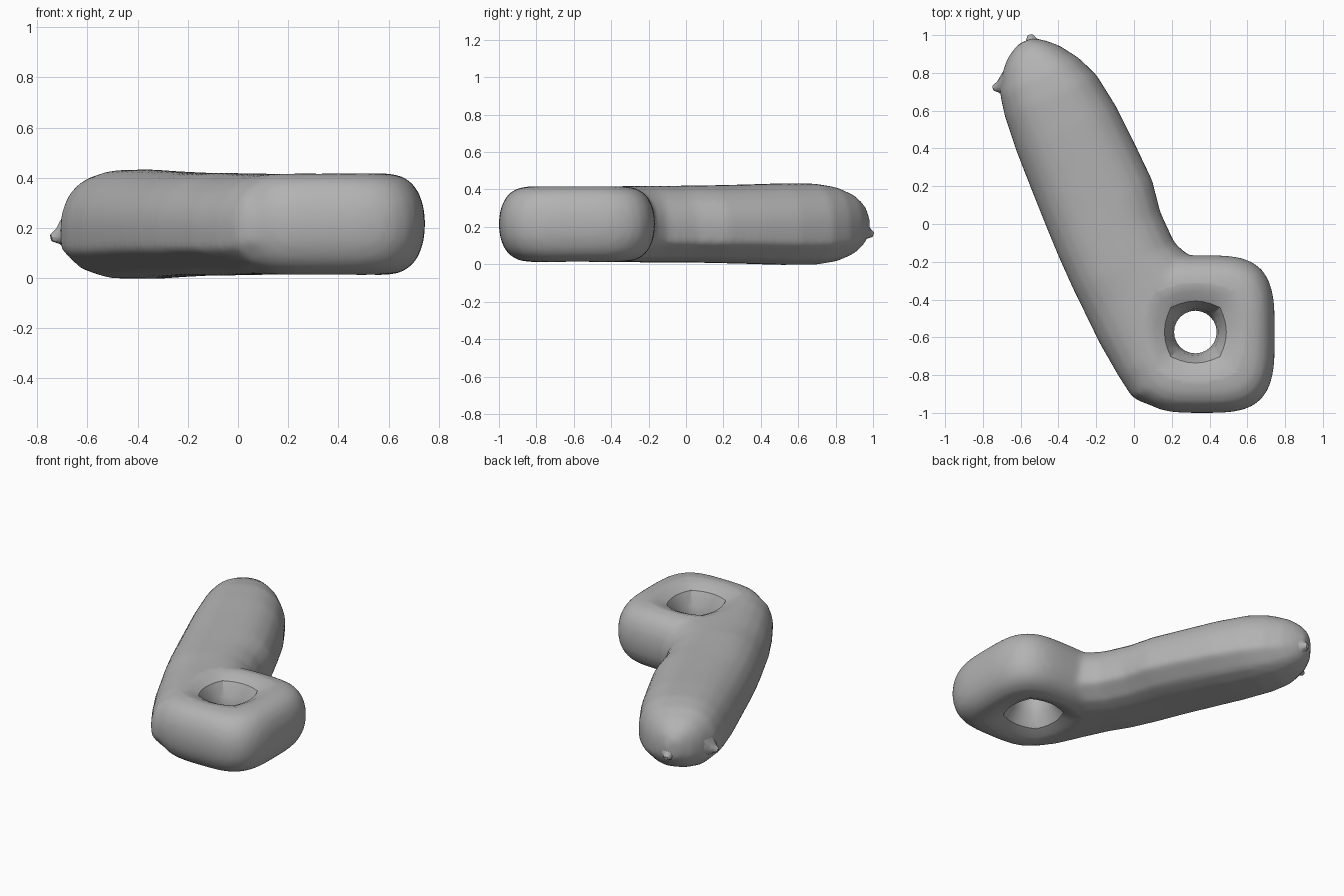
import bpy, bmesh, math
from mathutils import Vector

cube = bpy.data.objects.get("Cube")
if cube:
    bpy.data.objects.remove(cube, do_unlink=True)

grey = bpy.data.materials.new("soft grey")
grey.use_nodes = True
colour = (0.45, 0.45, 0.45, 1)
grey.diffuse_color = colour
grey.node_tree.nodes["Principled BSDF"].inputs["Base Color"].default_value = colour

MID = 0.215                          # height of the middle plane
ALONG = Vector((-0.41, 0.912, 0))    # direction of the arm
ACROSS = Vector((0.912, 0.41, 0))


def make_object(name, bm):
    mesh = bpy.data.meshes.new(name)
    bm.to_mesh(mesh)
    bm.free()
    mesh.materials.append(grey)
    obj = bpy.data.objects.new(name, mesh)
    bpy.context.collection.objects.link(obj)
    return obj


def loft(bm, rings):
    """Skin a list of equal point rings and close both ends."""
    loops = [[bm.verts.new(p) for p in ring] for ring in rings]
    faces = [bm.faces.new(loops[0]), bm.faces.new(loops[-1])]
    for a, b in zip(loops, loops[1:]):
        for i in range(len(a)):
            j = (i + 1) % len(a)
            faces.append(bm.faces.new((a[i], a[j], b[j], b[i])))
    bmesh.ops.recalc_face_normals(bm, faces=faces)


def apply_modifiers(obj):
    deps = bpy.context.evaluated_depsgraph_get()
    obj.data = bpy.data.meshes.new_from_object(obj.evaluated_get(deps))
    obj.modifiers.clear()


# Arm: domed top, creased lower sides, flat underside
half = [(0, 1), (.18, .99), (.35, .96), (.5, .9), (.64, .81), (.82, .61), (.94, .34),
        (.99, .1), (1, -.1), (.985, -.5), (.62, -.88), (.3, -.99), (0, -1)]
section = half + [(-x, z) for x, z in half[-2:0:-1]]
stations = [  # distance along, left edge, right edge, half height
    (-.89, -.34, 0, .13), (-.83, -.385, 0, .175), (-.7, -.405, .12, .2),
    (-.5, -.425, .23, .203), (-.34, -.43, .235, .203), (-.27, -.432, .195, .203),
    (-.18, -.435, .155, .205), (0, -.435, .153, .205), (.17, -.43, .183, .207),
    (.4, -.42, .178, .212), (.6, -.41, .17, .218), (.8, -.39, .143, .217),
    (.92, -.365, .095, .2), (1.02, -.305, .03, .162), (1.08, -.245, -.03, .118),
    (1.12, -.17, -.09, .06)]
rings = []
for u, left, right, h in stations:
    c, w = (left + right) / 2, (right - left) / 2
    rings.append([ALONG * u + ACROSS * (c + w * x) + Vector((0, 0, MID + h * z))
                  for x, z in section])
bm = bmesh.new()
loft(bm, rings)

# Head: pillow-shaped block with bulging sides, fused to the arm
side = [(.5, 1), (.63, .99), (.75, .95), (.86, .82), (.93, .64), (.98, .39), (1, .12)]
rings = []
for s, z in side + [(s, -z) for s, z in reversed(side)]:
    ring = []
    for i in range(48):
        a = 2 * math.pi * i / 48
        x, y = math.cos(a), math.sin(a)
        r = s * (abs(x) ** 3.5 + abs(y) ** 3.5) ** (-1 / 3.5)
        ring.append(Vector((0.36 + 0.385 * r * x, -0.583 + 0.417 * r * y, MID + 0.203 * z)))
    rings.append(ring)
loft(bm, rings)
body = make_object("body", bm)
remesh = body.modifiers.new("fuse", 'REMESH')
remesh.mode = 'VOXEL'
remesh.voxel_size = 0.02
smooth = body.modifiers.new("soften", 'SMOOTH')
smooth.factor = 0.5
smooth.iterations = 6
apply_modifiers(body)

# Hole: shallow dished mouths narrowing to a round waist
mouth = [(.25, .42, .3), (.205, .28, .3), (.188, .215, .3), (.163, .164, .3), (.08, .124, .2)]
rings = []
for z, size, square in mouth + [(0, .113, 0)] + [(-z, s, q) for z, s, q in reversed(mouth)]:
    ring = []
    for i in range(24):
        a = 2 * math.pi * i / 24
        x, y = math.cos(a), math.sin(a)
        r = size * (1 + square * (1 / max(abs(x), abs(y)) - 1))
        ring.append(Vector((0.325 + r * x, -0.572 + r * y, MID + z)))
    rings.append(ring)
bm = bmesh.new()
loft(bm, rings)
cutter = make_object("hole_cutter", bm)
cutter.hide_render = True
cut = body.modifiers.new("hole", 'BOOLEAN')
cut.operation = 'DIFFERENCE'
cut.solver = 'EXACT'
cut.object = cutter
apply_modifiers(body)
bpy.data.objects.remove(cutter, do_unlink=True)

# Two small pointed nubs flaring out of the arm tip
nubs = []
for name, tip, base in [("left_nub", (-.55, 1, .16), (-.53, .92, .18)),
                        ("right_nub", (-.745, .72, .16), (-.66, .735, .18))]:
    tip, base = Vector(tip), Vector(base)
    axis = (tip - base).normalized()
    flat = axis.cross(Vector((0, 0, 1))).normalized()
    up = flat.cross(axis)
    bm = bmesh.new()
    loft(bm, [[base.lerp(tip, t) + (flat * math.cos(a) + up * math.sin(a)) * r
               for a in (k * math.pi / 4 for k in range(8))]
              for t, r in [(0, .1), (.4, .06), (.7, .03), (1, .014)]])
    nubs.append(make_object(name, bm))

bpy.ops.object.select_all(action='DESELECT')
for obj in [body] + nubs:
    obj.select_set(True)
bpy.context.view_layer.objects.active = body
bpy.ops.object.shade_smooth_by_angle(angle=math.radians(32))
